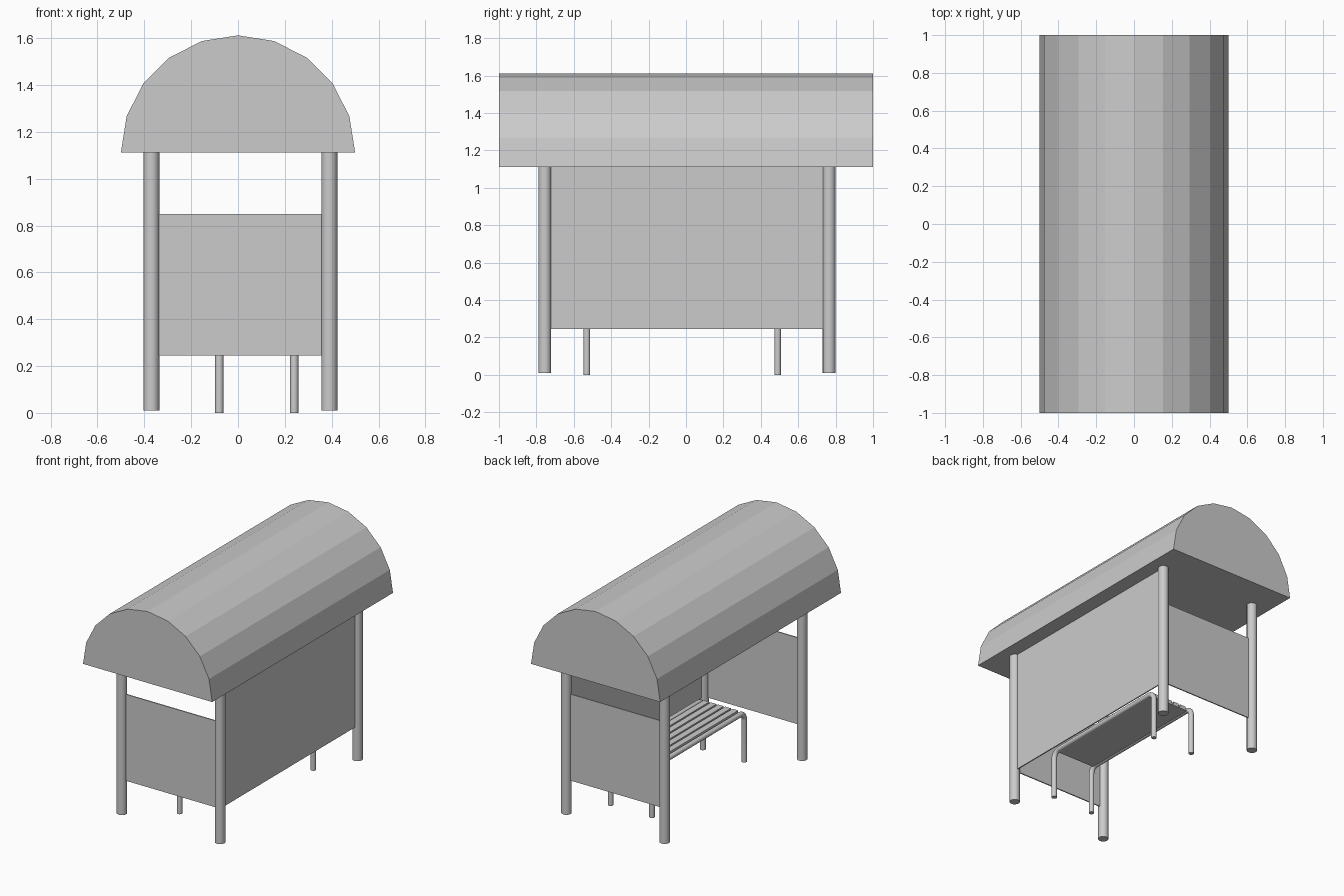
import bpy, bmesh, math

if "Cube" in bpy.data.objects:
    bpy.data.objects.remove(bpy.data.objects["Cube"])

CX, CY = 0.01, 0.005            # centre of the post layout
PX, PY, PR = 0.38, 0.76, 0.034  # post half spacing and radius
ROOF_Z = 1.113


def box(name, lo, hi):
    bm = bmesh.new()
    bmesh.ops.create_cube(bm, size=1)
    for v in bm.verts:
        v.co = [(lo[i] + hi[i]) / 2 + v.co[i] * (hi[i] - lo[i]) for i in range(3)]
    me = bpy.data.meshes.new(name)
    bm.to_mesh(me)
    bm.free()
    ob = bpy.data.objects.new(name, me)
    bpy.context.collection.objects.link(ob)
    return ob


def tube(name, pts, radius):
    cu = bpy.data.curves.new(name, 'CURVE')
    cu.dimensions = '3D'
    cu.bevel_depth = radius
    cu.bevel_resolution = 4
    cu.use_fill_caps = True
    sp = cu.splines.new('POLY')
    sp.points.add(len(pts) - 1)
    for p, co in zip(sp.points, pts):
        p.co = (*co, 1)
    ob = bpy.data.objects.new(name, cu)
    bpy.context.collection.objects.link(ob)
    return ob


# barrel roof: faceted half cylinder, closed ends and underside
bm = bmesh.new()
prof = [bm.verts.new((0.5 * math.cos(math.pi * i / 10), -1,
                      ROOF_Z - 0.001 + 0.5 * math.sin(math.pi * i / 10))) for i in range(11)]
end = bm.faces.new(prof)
ext = bmesh.ops.extrude_face_region(bm, geom=[end], use_keep_orig=True)
bmesh.ops.translate(bm, vec=(0, 2, 0),
                    verts=[g for g in ext['geom'] if isinstance(g, bmesh.types.BMVert)])
bmesh.ops.recalc_face_normals(bm, faces=bm.faces)
me = bpy.data.meshes.new("roof")
bm.to_mesh(me)
bm.free()
bpy.context.collection.objects.link(bpy.data.objects.new("roof", me))

# four corner posts
for sx in (-1, 1):
    for sy in (-1, 1):
        bpy.ops.mesh.primitive_cylinder_add(
            vertices=16, radius=PR, depth=ROOF_Z - 0.01,
            location=(CX + sx * PX, CY + sy * PY, (ROOF_Z + 0.01) / 2))
        bpy.context.object.name = "corner_post"
        bpy.ops.object.shade_smooth_by_angle()

# end panels and tall rear wall
T = 0.004
for name, s in (("front_end_panel", -1), ("back_end_panel", 1)):
    y = CY + s * PY
    box(name, (CX - PX + 0.02, y - T, 0.245), (CX + PX - 0.02, y + T, 0.85))
x = CX + PX
box("rear_wall", (x - T, CY - PY + 0.02, 0.245), (x + T, CY + PY - 0.02, ROOF_Z))

# bench: two bent tube frames
X0, X1, Y0, Y1, TOP, R = -0.08, 0.24, -0.53, 0.49, 0.345, 0.05
for x in (X0, X1):
    pts = [(x, Y0, 0)]
    for cy, a0 in ((Y0 + R, 180), (Y1 - R, 90)):
        for i in range(6):
            a = math.radians(a0 - 18 * i)
            pts.append((x, cy + R * math.cos(a), TOP - R + R * math.sin(a)))
    pts.append((x, Y1, 0))
    tube("bench_frame", pts, 0.018)

# bench seat: slats over a thin backing board
box("seat_board", (X0, Y0 + 0.03, TOP - 0.012), (X1, Y1 - 0.03, TOP - 0.004))
n, gap = 5, 0.012
a, b = X0 + 0.026, X1 - 0.026
w = (b - a - gap * (n - 1)) / n
for i in range(n):
    x = a + i * (w + gap)
    box("seat_slat", (x, Y0 + 0.03, TOP - 0.006), (x + w, Y1 - 0.03, TOP + 0.016))
